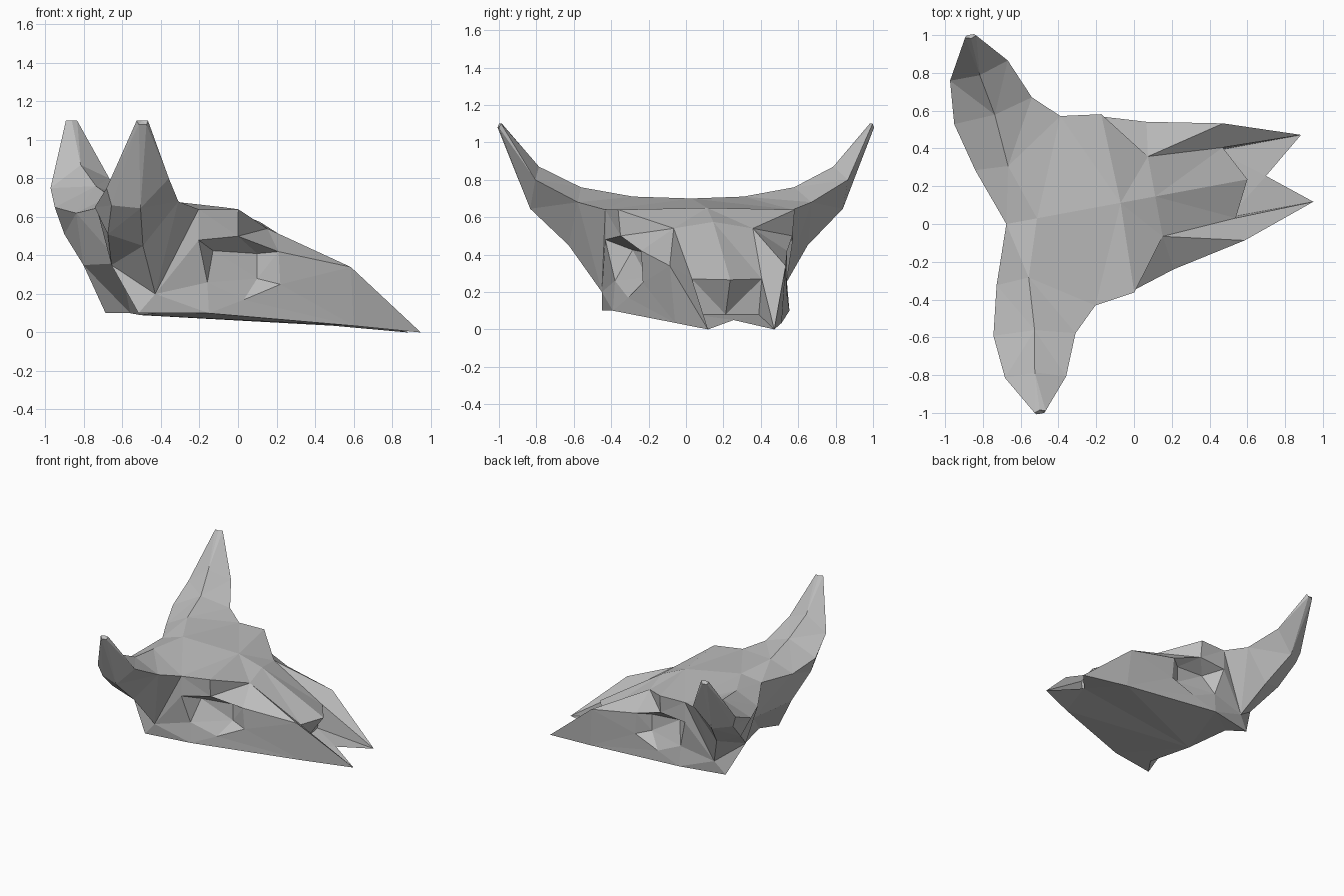
import bpy
import bmesh

default_cube = bpy.data.objects.get("Cube")
if default_cube:
    bpy.data.objects.remove(default_cube, do_unlink=True)

bone = bpy.data.materials.new("bone_grey")
bone.use_nodes = True
bone.diffuse_color = (0.52, 0.52, 0.52, 1)
bone.node_tree.nodes["Principled BSDF"].inputs["Base Color"].default_value = bone.diffuse_color

# Landmarks of one half of the skull: length, distance from midline, height
cranium_points = dict(
    back_top=(-.665, 0, .66), crown=(-.5, 0, .7), brow_mid=(-.05, 0, .65),
    back_mid=(-.6, 0, .36), base_mid=(-.49, 0, .09), base_inner=(-.48, .36, .1),
    brow_corner=(-.065, .48, .64), brow_low=(-.064, .467, .5), brow_root=(-.28, .51, .48),
    base_back=(-.59, .47, .1), base_side=(-.22, .48, .1),
)
snout_points = dict(
    nasal_mid=(.137, 0, .575), nasal_side=(.137, .215, .54),
    nose_tip=(.633, 0, .265), nose_side=(.535, .19, .27),
    cheek_ridge=(.56, .315, .34), base_front=(.58, .29, .035), jaw_tip=(.955, .18, 0),
    jaw_notch=(.733, 0, .05), floor_side=(.5, .18, .08), floor_mid=(.5, 0, .08),
)
socket_points = dict(
    rim_top=(.163, .397, .42), rim_front=(.174, .39, .25),
    rim_low=(-.027, .433, .17), rim_back=(-.226, .467, .26),
    deep_back=(-.18, .38, .425), deep_top=(.06, .345, .41), deep_front=(.06, .345, .28),
)

# Horn rings from root to tip
corners = ("front", "top", "back", "low_back", "low_front")
horn_rings = [
    [(-.28, .51, .64), (-.6, .3, .71), (-.775, .31, .62), (-.72, .4, .35), (-.505, .487, .2)],
    [(-.41, .635, .68), (-.62, .58, .76), (-.84, .57, .65), (-.78, .62, .51), (-.6, .65, .45)],
    [(-.5, .85, .8), (-.66, .8, .87), (-.82, .8, .75), (-.79, .78, .66), (-.65, .85, .645)],
    [(-.64, 1.01, 1.1), (-.67, 1.0, 1.1), (-.7, 1.01, 1.1), (-.69, 1.02, 1.08), (-.65, 1.02, 1.08)],
]

bm = bmesh.new()
verts = {}
part_names = ["cranium", "horns", "snout", "eye_sockets", "seam"]
tag = bm.faces.layers.int.new("part")


def add_points(points):
    for name, co in points.items():
        verts[name] = bm.verts.new(co)


def add_faces(part, *outlines):
    for outline in outlines:
        face = bm.faces.new([verts[name] for name in outline.split()])
        face[tag] = part_names.index(part)


add_points(cranium_points)
add_points(snout_points)
add_points(socket_points)
for level, ring in enumerate(horn_rings):
    add_points({f"{corner}{level}": co for corner, co in zip(corners, ring)})

# Cranium: crown, brow, cheek, hollowed back and underside
add_faces(
    "cranium",
    "back_top crown top0 back0",
    "crown brow_mid brow_corner front0 top0",
    "front0 brow_corner brow_low brow_root",
    "back_top back0 low_back0 back_mid",
    "back_mid low_back0 base_inner base_mid",
    "low_back0 base_back base_inner",
    "low_back0 low_front0 base_back",
    "brow_root rim_back low_front0",
    "rim_back base_side base_back low_front0",
    "rim_low base_side rim_back",
    "base_inner base_back base_side",
    "base_mid base_inner base_side base_front jaw_tip jaw_notch",
)

# Snout: nasal plate, side walls and forked upper jaw
add_faces(
    "snout",
    "brow_mid nasal_mid nasal_side brow_corner",
    "brow_corner nasal_side brow_low",
    "brow_low nasal_side rim_top",
    "nasal_side cheek_ridge rim_top",
    "nasal_side nose_side cheek_ridge",
    "nasal_mid nose_tip nose_side nasal_side",
    "nose_side cheek_ridge jaw_tip",
    "rim_top cheek_ridge jaw_tip base_front rim_front",
    "rim_front base_front base_side rim_low",
    "nose_tip nose_side floor_side floor_mid",
    "nose_side jaw_tip floor_side",
    "floor_side jaw_tip jaw_notch floor_mid",
)

# Eye sockets: ceiling under the brow, front wall, lower ledge and back walls
add_faces(
    "eye_sockets",
    "brow_root brow_low deep_back",
    "brow_low rim_top deep_top deep_back",
    "rim_top rim_front deep_front deep_top",
    "rim_front rim_low rim_back deep_front",
    "rim_back brow_root deep_back",
    "deep_back deep_top deep_front rim_back",
)

# Horns: bridge the rings, keeping the brow root in the first band
for level in range(len(horn_rings) - 1):
    for corner, following in zip(corners, corners[1:] + corners[:1]):
        extra = "brow_root" if level == 0 and corner == "low_front" else ""
        add_faces("horns", f"{corner}{level} {extra} {following}{level} "
                           f"{following}{level + 1} {corner}{level + 1}")
add_faces("horns", " ".join(f"{corner}{len(horn_rings) - 1}" for corner in corners))

# Close the half for outward normals; the seam itself is not kept
add_faces("seam", "back_top crown brow_mid nasal_mid nose_tip floor_mid jaw_notch base_mid back_mid")
bmesh.ops.triangulate(bm, faces=bm.faces[:])
bmesh.ops.recalc_face_normals(bm, faces=bm.faces[:])

# Split into named parts and mirror each across the midline
for index, name in enumerate(part_names[:-1]):
    part = bm.copy()
    layer = part.faces.layers.int["part"]
    unwanted = [face for face in part.faces if face[layer] != index]
    bmesh.ops.delete(part, geom=unwanted, context="FACES")
    part.faces.layers.int.remove(layer)
    mesh = bpy.data.meshes.new(name)
    part.to_mesh(mesh)
    part.free()
    mesh.materials.append(bone)
    obj = bpy.data.objects.new(name, mesh)
    bpy.context.collection.objects.link(obj)
    mirror = obj.modifiers.new("mirror", "MIRROR")
    mirror.use_axis = (False, True, False)
    obj.location = (-.022, .121, 0)
    obj.rotation_euler.z = .183
bm.free()
